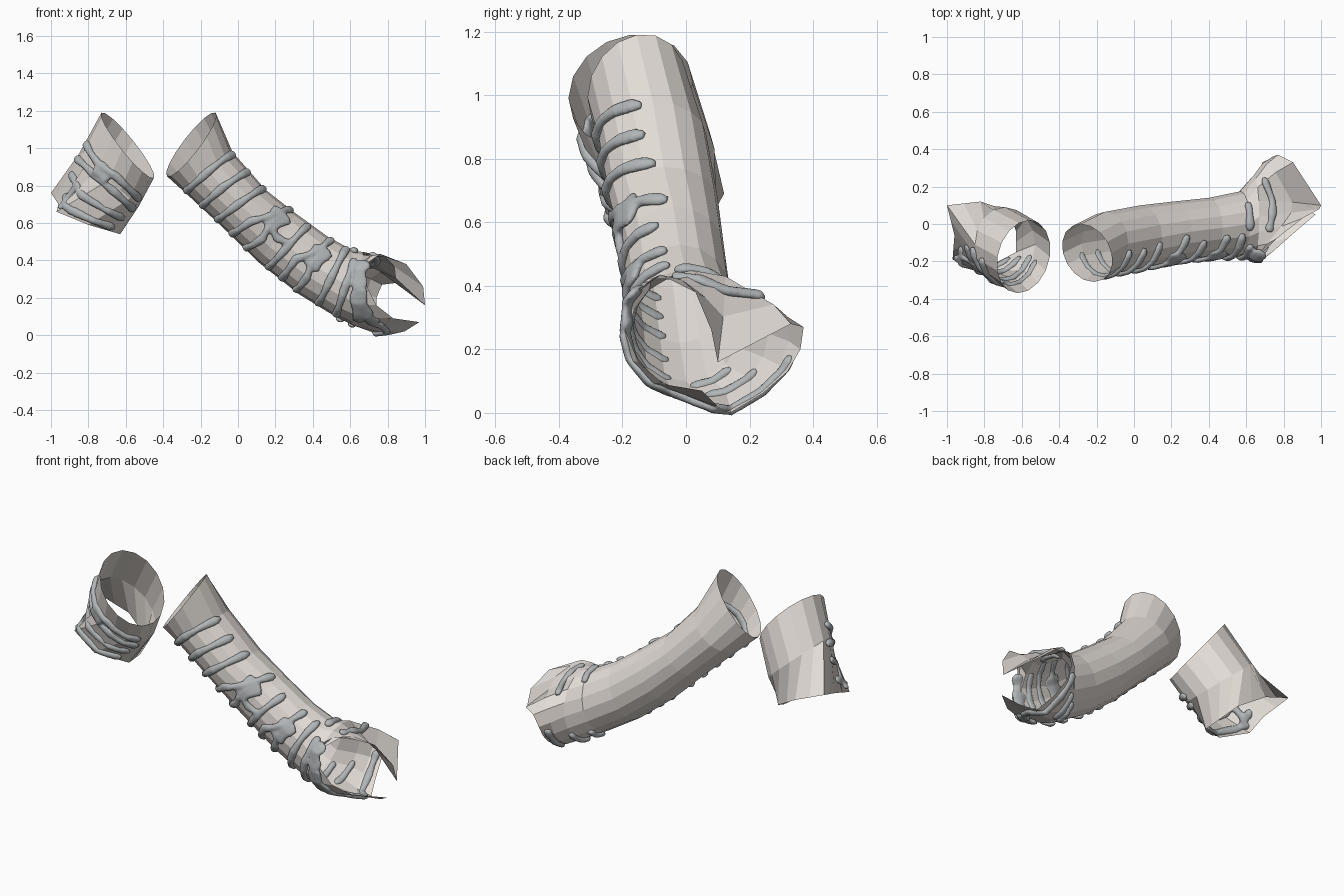
import bpy, bmesh, math
from mathutils import Vector as V

if "Cube" in bpy.data.objects:
    bpy.data.objects.remove(bpy.data.objects["Cube"])

N = 16  # sides of each sleeve


def material(name, rgb):
    m = bpy.data.materials.new(name)
    m.diffuse_color = (*rgb, 1)
    m.use_nodes = True
    m.node_tree.nodes["Principled BSDF"].inputs["Base Color"].default_value = m.diffuse_color
    return m


CLOTH = material("cloth", (0.78, 0.73, 0.69))
DRIP = material("drip_grey", (0.45, 0.47, 0.48))


def ellipse(cx, cy, cz, ux, uz, b, sx=0, sz=0):
    """Ring: angle 0 is up (u axis), 90 degrees is the front (-y); sx, sz skew the back."""
    return [V((cx + ux * math.cos(a) - sx * math.sin(a), cy - b * math.sin(a),
               cz + uz * math.cos(a) - sz * math.sin(a)))
            for a in (2 * math.pi * i / N for i in range(N))]


def between(a, b, bulge):
    """Halfway ring, pushed outward."""
    row = [p.lerp(q, 0.5) for p, q in zip(a, b)]
    mid = sum(row, V()) / N
    return [p + (p - mid).normalized() * bulge for p in row]


def loft(bm, rings, caps=False):
    rows = [[bm.verts.new(p) for p in r] for r in rings]
    for a, b in zip(rows, rows[1:]):
        for i in range(len(a)):
            j = (i + 1) % len(a)
            bm.faces.new((a[i], a[j], b[j], b[i]))
    if caps:
        bm.faces.new(rows[0][::-1])
        bm.faces.new(rows[-1])


def finish(bm, name, mat):
    bmesh.ops.recalc_face_normals(bm, faces=bm.faces[:])
    me = bpy.data.meshes.new(name)
    bm.to_mesh(me)
    bm.free()
    me.materials.append(mat)
    ob = bpy.data.objects.new(name, me)
    bpy.context.collection.objects.link(ob)
    return ob


def sleeve(name, rings):
    bm = bmesh.new()
    loft(bm, rings)
    return finish(bm, name, CLOTH)


def surface(rings, t, deg):
    """Point on the sleeve and its outward direction."""
    t = min(max(t, 0), len(rings) - 1.001)
    k, f = int(t), t - int(t)
    row = [a.lerp(b, f) for a, b in zip(rings[k], rings[k + 1])]
    s = (deg % 360) / 360 * N
    i = int(s) % N
    p = row[i].lerp(row[(i + 1) % N], s - int(s))
    return p, (p - sum(row, V()) / N).normalized()


def drips(name, rings, strokes):
    """Flattened worms following (station, angle) paths, fused by a remesh."""
    bm = bmesh.new()
    for width, *path in strokes:
        samples = []
        for (t0, a0), (t1, a1) in zip(path, path[1:]):
            samples += [surface(rings, t0 + (t1 - t0) * q / 8, a0 + (a1 - a0) * q / 8) for q in range(8)]
        samples.append(surface(rings, *path[-1]))
        last, sections = len(samples) - 1, []
        for i, (p, n) in enumerate(samples):
            d = (samples[min(i + 1, last)][0] - samples[max(i - 1, 0)][0]).normalized()
            side = d.cross(n).normalized()
            taper = 0.6 if i in (0, last) else 1
            w = width * taper * (1 + 0.15 * math.sin(i * 0.9))
            sections.append([p + n * (0.006 + 0.017 * taper * math.sin(c)) + side * w * math.cos(c)
                             for c in (2 * math.pi * j / 8 for j in range(8))])
        loft(bm, sections, True)
    ob = finish(bm, name, DRIP)
    m = ob.modifiers.new("fuse", 'REMESH')
    m.mode, m.voxel_size, m.use_smooth_shade = 'VOXEL', 0.008, True
    s = ob.modifiers.new("soften", 'SMOOTH')
    s.factor, s.iterations = 0.5, 1


# long sleeve with a thumb notch in the cuff
long_rings = [ellipse(*r) for r in [
    (-.25, -.155, 1.02, .13, .17, .155, -.035, .027),
    (-.155, -.105, .87, .125, .11, .17),
    (.035, -.07, .675, .115, .10, .17),
    (.21, -.04, .52, .10, .13, .16),
    (.40, -.02, .375, .075, .155, .16),
    (.57, 0, .275, .05, .175, .175),
    (.64, .04, .25, .03, .195, .22)]]
cuff = [V(p) for p in [
    (.99, .08, .26), (.90, .03, .38), (.76, -.08, .435), (.66, -.18, .37),
    (.69, -.19, .26), (.74, -.15, .16), (.83, -.07, .09), (.97, .05, .07),
    (.89, .10, .02), (.80, .14, 0), (.76, .24, .06), (.74, .32, .13),
    (.74, .36, .20), (.77, .37, .27), (.85, .33, .28), (1, .10, .16)]]
long_rings += [between(long_rings[-1], cuff, 0.015), cuff]
sleeve("long_sleeve", long_rings)

# short sleeve
rim = [V(p) for p in [(-1, .10, .76), (-.96, -.06, .70), (-.97, -.19, .66), (-.80, -.24, .59),
                      (-.63, -.15, .54), (-.63, -.04, .55), (-.67, .07, .60), (-.82, .12, .69)]]
short_rings = [ellipse(-.59, -.175, 1.015, -.14, .175, .195, .03, .024),
               ellipse(-.69, -.11, .83, -.16, .14, .20),
               [rim[i // 2].lerp(rim[(i + 1) // 2 % 8], 0.5) for i in range(N)]]
sleeve("short_sleeve", short_rings)

# drips on the long sleeve: half width, then (station, angle) points
W = 0.022
drips("long_sleeve_drips", long_rings, [
    (W, (1.05, 12), (.95, 90), (.95, 165)),
    (W, (1.5, 14), (1.4, 90), (1.4, 165)),
    (W, (1.95, 8), (1.85, 90), (1.8, 165)),
    (W, (2.85, 5), (2.6, 60), (2.3, 100), (2.2, 165)),
    (.06, (2.75, 40), (2.65, 88)),
    (W, (2.65, 70), (2.75, 110), (2.6, 165)),
    (W, (3.45, 20), (3.3, 90), (3.2, 165)),
    (W, (2.6, 80), (3.0, 90), (3.3, 85)),
    (W, (4.2, 15), (4.0, 60), (3.6, 100), (3.55, 165)),
    (.055, (4.1, 50), (3.95, 98)),
    (W, (3.95, 80), (4.0, 115), (3.9, 165)),
    (W, (4.75, 15), (4.6, 90), (4.5, 165)),
    (W, (5.3, 40), (5.1, 90), (5.0, 165)),
    (.04, (6.2, 75), (6.2, 100), (6.3, 150)),
    (.04, (7.0, 55), (6.5, 80), (6.2, 110)),
    (.035, (6.6, 90), (6.7, 125), (6.8, 150)),
    (W, (6.5, 145), (7.3, 180), (7.4, 225), (7.4, 260)),
    (W, (6.45, 25), (6.4, 0), (6.4, -50)),
    (W, (5.0, 12), (5.0, -40)),
    (W, (5.3, 180), (5.2, 225)),
    (W, (6.0, 185), (6.0, 235))])

# drips on the short sleeve
drips("short_sleeve_drips", short_rings, [
    (W, (.7, 15), (.85, 65), (.75, 100), (.8, 160)),
    (W, (1.1, 10), (1.1, 65), (1.1, 110), (1.15, 165)),
    (.045, (.9, 65), (1.0, 90)),
    (W, (1.4, 25), (1.5, 80), (1.5, 165)),
    (W, (1.75, 50), (1.85, 100), (1.85, 165)),
    (W, (1.4, 60), (1.75, 70), (1.93, 85))])
